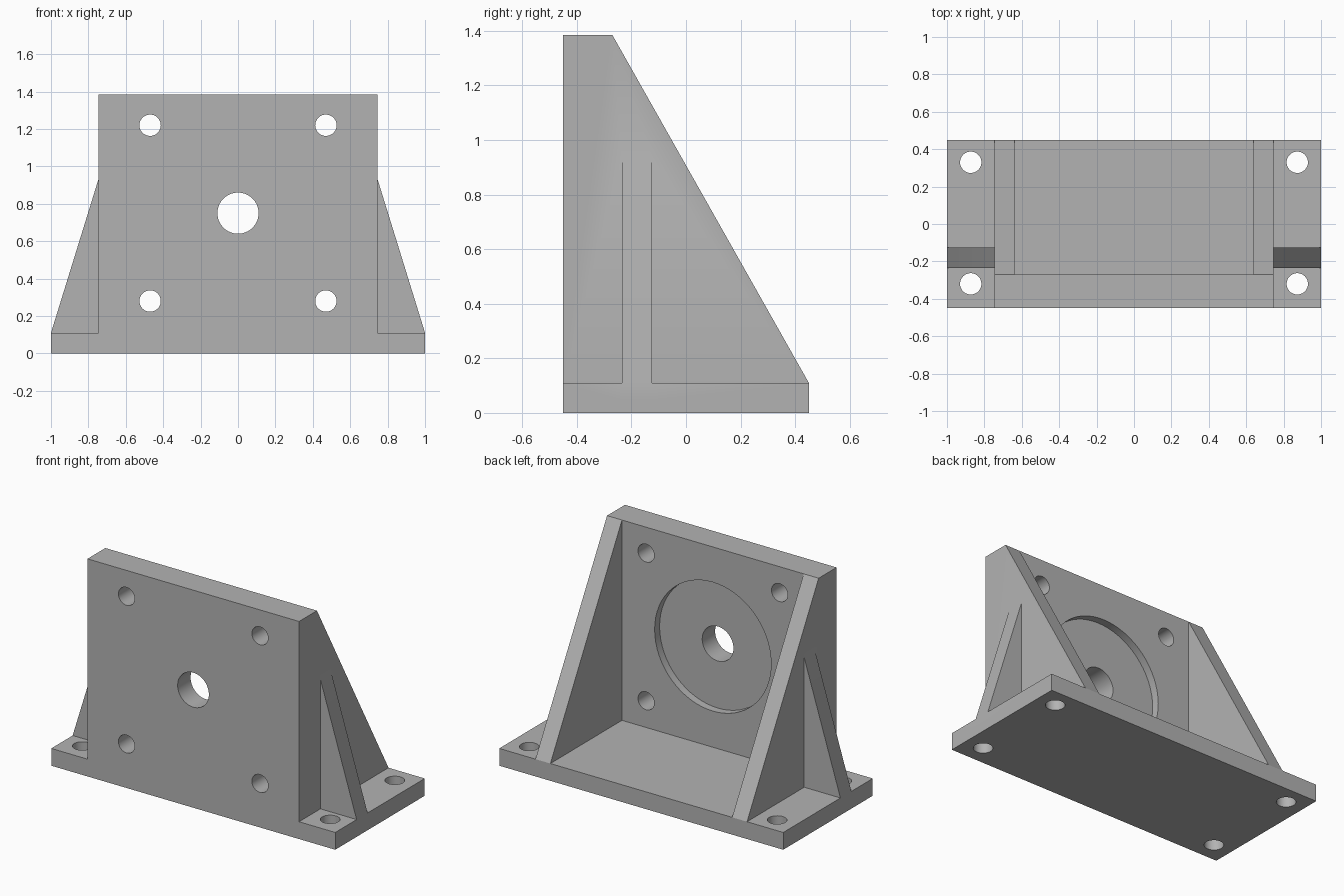
import bpy
import bmesh
import math
from mathutils import Matrix, Vector

default = bpy.data.objects.get("Cube")
if default:
    bpy.data.objects.remove(default, do_unlink=True)

# Single metal colour
metal = bpy.data.materials.new("grey_metal")
metal.use_nodes = True
GREY = (0.45, 0.45, 0.45, 1)
metal.diffuse_color = GREY
metal.node_tree.nodes["Principled BSDF"].inputs["Base Color"].default_value = GREY


def add_object(name, bm):
    bmesh.ops.recalc_face_normals(bm, faces=bm.faces)
    mesh = bpy.data.meshes.new(name)
    bm.to_mesh(mesh)
    bm.free()
    mesh.materials.append(metal)
    obj = bpy.data.objects.new(name, mesh)
    bpy.context.collection.objects.link(obj)
    return obj


def prism(name, outline, step):
    """Extrude a closed outline of 3D points by a vector."""
    bm = bmesh.new()
    face = bm.faces.new([bm.verts.new(p) for p in outline])
    side = bmesh.ops.extrude_face_region(bm, geom=[face], use_keep_orig=True)
    moved = [v for v in side["geom"] if isinstance(v, bmesh.types.BMVert)]
    bmesh.ops.translate(bm, verts=moved, vec=Vector(step))
    return add_object(name, bm)


def box(name, x, y, z):
    outline = [(x[0], y[0], z[0]), (x[1], y[0], z[0]),
               (x[1], y[1], z[0]), (x[0], y[1], z[0])]
    return prism(name, outline, (0, 0, z[1] - z[0]))


def cylinder(name, centre, radius, length, along_y=False):
    bm = bmesh.new()
    turn = Matrix.Rotation(math.pi / 2 if along_y else 0, 4, "X")
    bmesh.ops.create_cone(bm, cap_ends=True, segments=64, radius1=radius,
                          radius2=radius, depth=length,
                          matrix=Matrix.Translation(centre) @ turn)
    return add_object(name, bm)


def combine(target, tool, operation):
    """Boolean the tool into the target and discard the tool."""
    tool.hide_render = True
    mod = target.modifiers.new(operation.lower(), "BOOLEAN")
    mod.operation, mod.solver, mod.object = operation, "EXACT", tool
    bpy.context.view_layer.objects.active = target
    bpy.ops.object.modifier_apply(modifier=mod.name)
    bpy.data.objects.remove(tool, do_unlink=True)


HALF, DEPTH, BASE, TOP = 0.745, 0.45, 0.11, 1.385
PLATE_BACK = -0.27

# Upright plate with sloping side walls, hollowed from behind
side_profile = [(-DEPTH, 0), (DEPTH, 0), (DEPTH, BASE),
                (PLATE_BACK, TOP), (-DEPTH, TOP)]
bracket = prism("mounting_bracket",
                [(-HALF, y, z) for y, z in side_profile], (2 * HALF, 0, 0))
combine(bracket, box("pocket_cutter", (-0.64, 0.64), (PLATE_BACK, 1),
                     (BASE, 2)), "DIFFERENCE")

# Base flange
combine(bracket, box("base_flange", (-1, 1), (-DEPTH, DEPTH), (0, BASE)),
        "UNION")

# Triangular ribs outside each wall, slightly sunk into the body
for s in (-1, 1):
    outline = [(s * x, -0.235, z) for x, z in
               ((0.7, 0.05), (1, 0.05), (1, BASE), (HALF, 0.935), (0.7, 0.935))]
    combine(bracket, prism("side_rib", outline, (0, 0.11, 0)), "UNION")

# Shallow round recess in the back of the plate, and the centre bore
combine(bracket, cylinder("recess_cutter", (0, PLATE_BACK, 0.75), 0.41, 0.1,
                          True), "DIFFERENCE")
combine(bracket, cylinder("bore_cutter", (0, -0.36, 0.75), 0.11, 0.6, True),
        "DIFFERENCE")

# Bolt holes through the plate and the flange
for s in (-1, 1):
    for z in (0.28, 1.22):
        combine(bracket, cylinder("plate_hole", (s * 0.47, -0.36, z), 0.057,
                                  0.6, True), "DIFFERENCE")
    for y in (-0.32, 0.33):
        combine(bracket, cylinder("flange_hole", (s * 0.873, y, 0.05), 0.057,
                                  0.4), "DIFFERENCE")

bpy.ops.object.select_all(action="DESELECT")
bracket.select_set(True)
bpy.context.view_layer.objects.active = bracket
bpy.ops.object.shade_smooth_by_angle(angle=math.radians(20))
